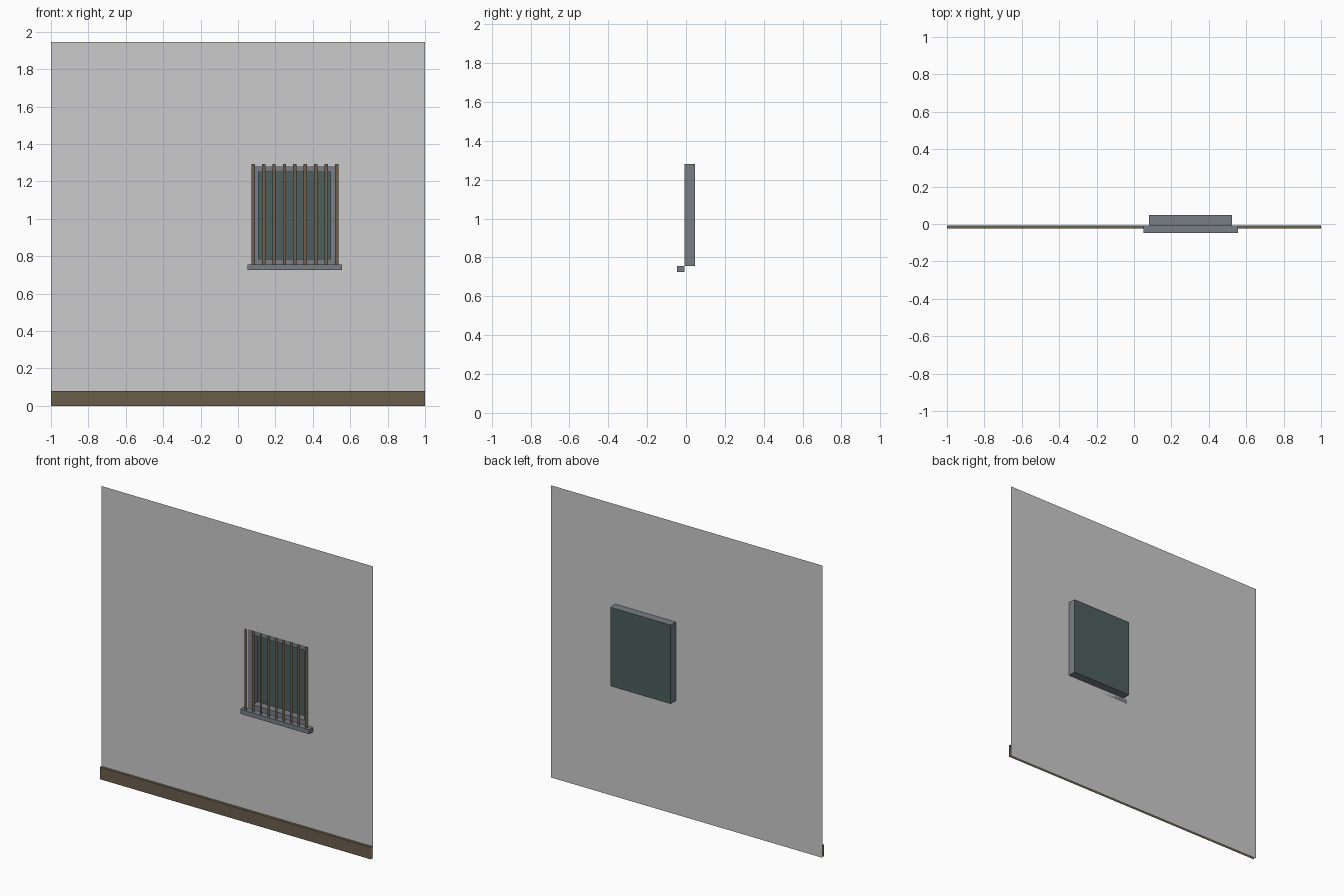
import bpy
import bmesh

default = bpy.data.objects.get("Cube")
if default:
    bpy.data.objects.remove(default, do_unlink=True)


def material(name, rgb):
    mat = bpy.data.materials.new(name)
    mat.use_nodes = True
    mat.diffuse_color = (*rgb, 1)
    mat.node_tree.nodes["Principled BSDF"].inputs["Base Color"].default_value = (*rgb, 1)
    return mat


plaster = material("grey plaster", (0.6, 0.6, 0.6))
slate = material("slate frame", (0.19, 0.21, 0.24))
glass = material("dark teal glass", (0.075, 0.117, 0.112))
wood = material("brown skirting", (0.145, 0.112, 0.07))
rust = material("brown bars", (0.16, 0.115, 0.078))

WALL_Y, BACK_Y, SILL_Y = -0.007, 0.047, -0.047
HOLE = (0.08, 0.525, 0.756, 1.281)      # x0, x1, z0, z1
FRAME_WIDTH = 0.03


def finish(name, bm, mat):
    mesh = bpy.data.meshes.new(name)
    bm.to_mesh(mesh)
    bm.free()
    mesh.materials.append(mat)
    obj = bpy.data.objects.new(name, mesh)
    bpy.context.collection.objects.link(obj)
    return obj


def rect(bm, area, y):
    x0, x1, z0, z1 = area
    return [bm.verts.new((x, y, z)) for x, z in ((x0, z0), (x1, z0), (x1, z1), (x0, z1))]


def loft(name, loops, mat):
    """Join successive upright rectangles, leaving both ends open."""
    bm = bmesh.new()
    rings = [rect(bm, area, y) for area, y in loops]
    for a, b in zip(rings, rings[1:]):
        for i in range(4):
            j = (i + 1) % 4
            bm.faces.new((a[i], a[j], b[j], b[i]))
    return finish(name, bm, mat)


def panel(name, area, y, mat, flip=False):
    bm = bmesh.new()
    verts = rect(bm, area, y)
    bm.faces.new(verts[::-1] if flip else verts)
    return finish(name, bm, mat)


def box(name, low, high, mat):
    bm = bmesh.new()
    bmesh.ops.create_cube(bm, size=1)
    for v in bm.verts:
        v.co = [(a + b) / 2 + c * (b - a) for a, b, c in zip(low, high, v.co)]
    return finish(name, bm, mat)


# Wall sheet with a window opening
loft("wall", [((-1, 1, 0, 1.945), WALL_Y), (HOLE, WALL_Y)], plaster)

# Frame: outer sides, flush front ring and inner reveal
x0, x1, z0, z1 = HOLE
inner = (x0 + FRAME_WIDTH, x1 - FRAME_WIDTH, z0 + FRAME_WIDTH, z1 - FRAME_WIDTH)
loft("window_frame", [(HOLE, BACK_Y), (HOLE, WALL_Y), (inner, WALL_Y), (inner, BACK_Y)], slate)
panel("window_glass", HOLE, BACK_Y, glass, flip=True)

# Sill
box("window_sill", (0.05, SILL_Y, 0.725), (0.557, WALL_Y, 0.755), slate)

# Flat security bars standing on the sill
for i in range(9):
    centre = 0.081 + 0.0558 * i
    panel(f"window_bar_{i + 1}", (centre - 0.009, centre + 0.009, 0.755, 1.292), -0.033, rust)

# Skirting: front and top sheets with open ends
bm = bmesh.new()
profile = [(-0.024, 0), (-0.024, 0.08), (WALL_Y, 0.08)]
rows = [[bm.verts.new((x, y, z)) for y, z in profile] for x in (-1, 1)]
for i in range(2):
    bm.faces.new((rows[0][i], rows[1][i], rows[1][i + 1], rows[0][i + 1]))
finish("skirting_board", bm, wood)
